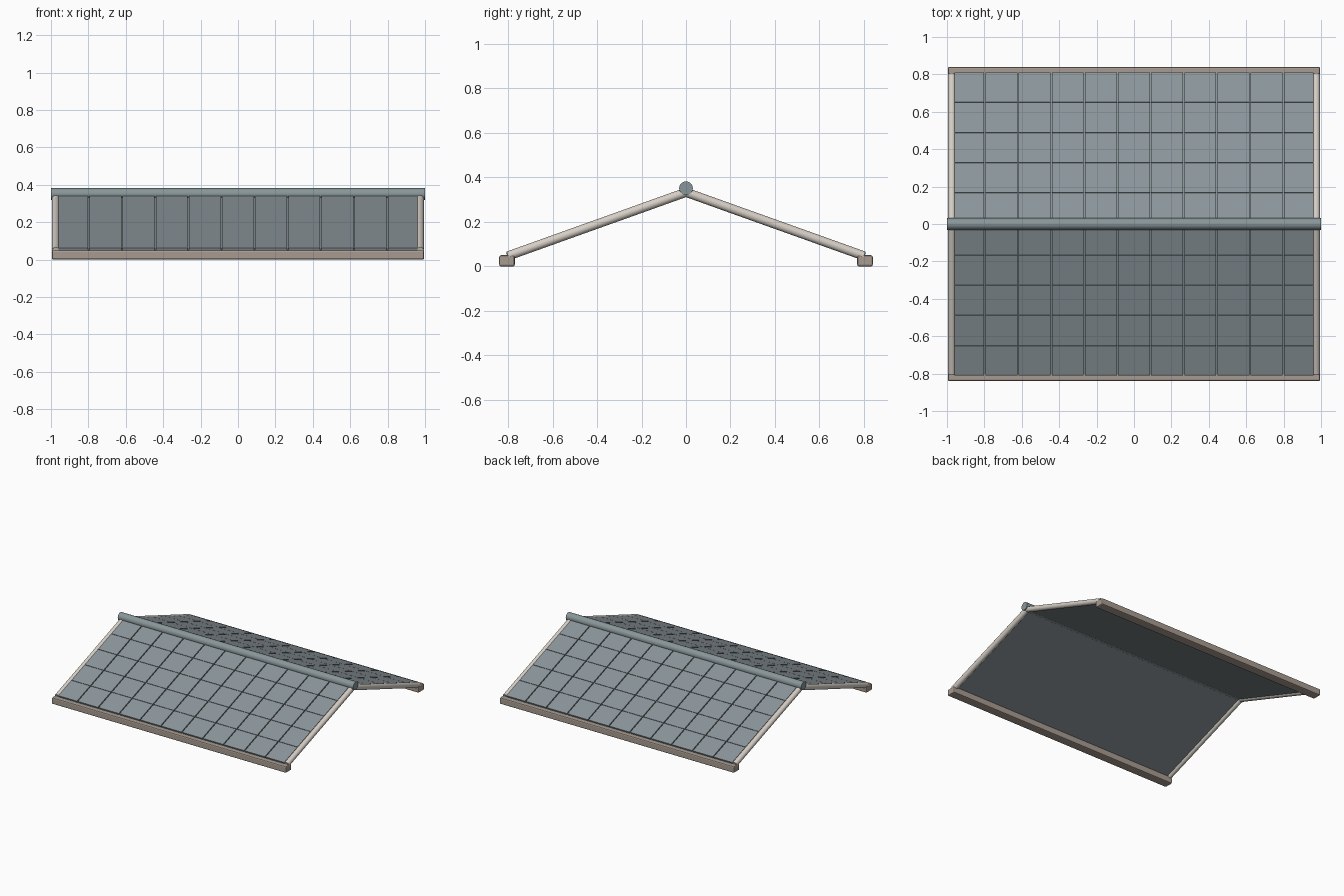
import bpy, bmesh, math
from mathutils import Matrix, Vector

if "Cube" in bpy.data.objects:
    bpy.data.objects.remove(bpy.data.objects["Cube"])

ANGLE = math.atan(0.3575)      # roof pitch
C, S = math.cos(ANGLE), math.sin(ANGLE)
APEX = 0.333                   # height where the slope centre lines meet


def material(name, rgb):
    m = bpy.data.materials.new(name)
    m.diffuse_color = (*rgb, 1)
    m.use_nodes = True
    m.node_tree.nodes["Principled BSDF"].inputs["Base Color"].default_value = m.diffuse_color
    return m


TILE = material("slate tile", (0.26, 0.305, 0.325))
RIDGE = material("ridge grey", (0.25, 0.305, 0.32))
DECK = material("slate deck", (0.245, 0.29, 0.31))
CREAM = material("cream trim", (0.67, 0.62, 0.56))
BROWN = material("brown fascia", (0.39, 0.33, 0.285))


def finish(bm, name, mat, smooth=False, bevel=0):
    me = bpy.data.meshes.new(name)
    bm.to_mesh(me)
    bm.free()
    me.materials.append(mat)
    ob = bpy.data.objects.new(name, me)
    bpy.context.collection.objects.link(ob)
    if bevel:
        mod = ob.modifiers.new("bevel", "BEVEL")
        mod.width, mod.segments = bevel, 2
    if smooth:
        bpy.ops.object.select_all(action="DESELECT")
        ob.select_set(True)
        bpy.context.view_layer.objects.active = ob
        bpy.ops.object.shade_smooth_by_angle(angle=math.radians(40))
    return ob


def add_box(bm, lo, hi, frame=Matrix()):
    lo, hi = Vector(lo), Vector(hi)
    m = frame @ Matrix.Translation((lo + hi) / 2) @ Matrix.Diagonal((*(hi - lo), 1))
    bmesh.ops.create_cube(bm, size=1, matrix=m)


def add_rod(bm, a, b, radius, sides):
    a, b = Vector(a), Vector(b)
    rot = (b - a).to_track_quat("Z", "Y").to_matrix().to_4x4()
    bmesh.ops.create_cone(bm, cap_ends=True, segments=sides, radius1=radius,
                          radius2=radius, depth=(b - a).length,
                          matrix=Matrix.Translation((a + b) / 2) @ rot)


COLS, ROWS, HALF_W = 11, 5, 0.975
PITCH_X, PITCH_T = 2 * HALF_W / COLS, 0.161 / C
EDGE = 0.959                   # outer limit of the tiles, beside the verges

for side, label in ((-1, "front"), (1, "back")):
    # slope frame: x along ridge, y down the slope, z out of the roof
    frame = Matrix(((side, 0, 0, 0), (0, side * C, side * S, 0),
                    (0, -S, C, APEX), (0, 0, 0, 1)))

    # underlying deck
    bm = bmesh.new()
    add_box(bm, (-0.972, 0.0, -0.008), (0.972, 0.80 / C, 0.006), frame)
    finish(bm, label + "_deck", DECK)

    # grid of separate tiles
    bm = bmesh.new()
    for i in range(COLS):
        for j in range(ROWS):
            x, t = -HALF_W + i * PITCH_X, j * PITCH_T
            add_box(bm, (max(x + 0.0035, -EDGE), t + 0.0015, 0.0),
                    (min(x + PITCH_X - 0.0035, EDGE), t + PITCH_T - 0.0015, 0.017), frame)
    finish(bm, label + "_tiles", TILE)

    # round verge trims on both gable ends
    bm = bmesh.new()
    for x in (-0.974, 0.974):
        add_rod(bm, (x, 0, APEX), (x, side * 0.80, APEX - 0.80 * S / C), 0.0205, 16)
    finish(bm, label + "_verge_trims", CREAM, smooth=True)

    # eaves fascia
    bm = bmesh.new()
    y0, y1 = sorted((side * 0.77, side * 0.84))
    add_box(bm, (-0.995, y0, 0.0), (0.995, y1, 0.05))
    finish(bm, label + "_fascia", BROWN, bevel=0.008)

# ridge pole
bm = bmesh.new()
add_rod(bm, (-1, 0, 0.351), (1, 0, 0.351), 0.031, 20)
finish(bm, "ridge_pole", RIDGE, smooth=True)
